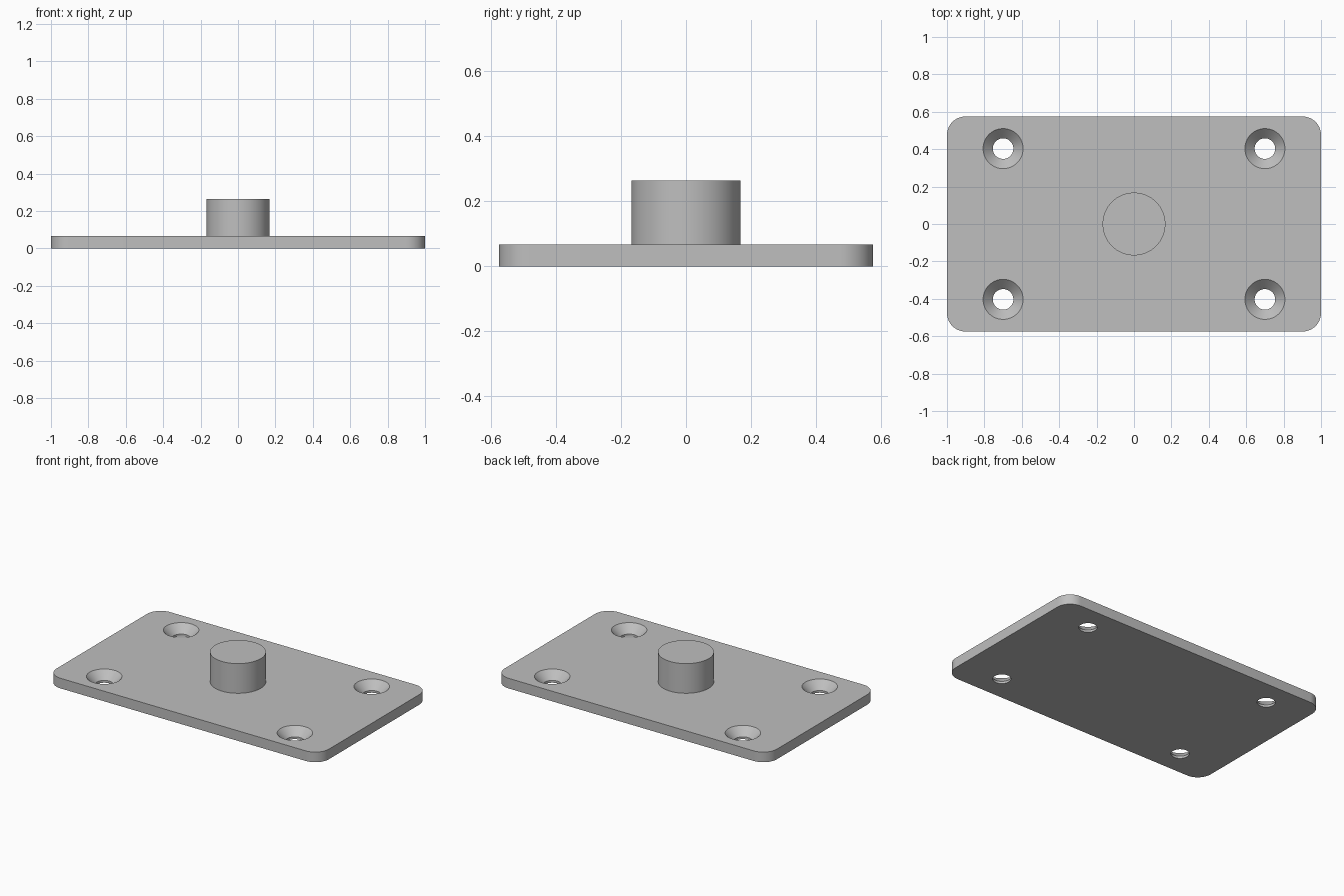
import bpy, bmesh
from math import cos, sin, pi, radians

cube = bpy.data.objects.get("Cube")
if cube:
    bpy.data.objects.remove(cube, do_unlink=True)

HALF_X, HALF_Y, THICK, CORNER = 1.0, 0.575, 0.067, 0.1
BOSS_R, BOSS_TOP = 0.168, 0.264
HOLE_X, HOLE_Y, HOLE_R, SINK_R = 0.7, 0.403, 0.055, 0.107

# Plain grey metal
grey = bpy.data.materials.new("grey_metal")
grey.use_nodes = True
colour = (0.52, 0.52, 0.52, 1)
grey.diffuse_color = colour
grey.node_tree.nodes["Principled BSDF"].inputs["Base Color"].default_value = colour


def add_object(name, bm):
    bmesh.ops.recalc_face_normals(bm, faces=bm.faces)
    mesh = bpy.data.meshes.new(name)
    bm.to_mesh(mesh)
    bm.free()
    mesh.materials.append(grey)
    obj = bpy.data.objects.new(name, mesh)
    bpy.context.collection.objects.link(obj)
    return obj


def stack(bm, rings):
    """Join rings of points, bottom to top, into a capped solid."""
    loops = [[bm.verts.new(p) for p in ring] for ring in rings]
    n = len(loops[0])
    for low, high in zip(loops, loops[1:]):
        for i in range(n):
            j = (i + 1) % n
            bm.faces.new((low[i], low[j], high[j], high[i]))
    bm.faces.new(loops[0][::-1])
    bm.faces.new(loops[-1])


def circle(r, z, x=0, y=0, n=64):
    return [(x + r * cos(2 * pi * i / n), y + r * sin(2 * pi * i / n), z) for i in range(n)]


def rounded_rectangle(z, steps=16):
    points = []
    for k, (sx, sy) in enumerate([(1, 1), (-1, 1), (-1, -1), (1, -1)]):
        for i in range(steps + 1):
            a = (k + i / steps) * pi / 2
            points.append((sx * (HALF_X - CORNER) + CORNER * cos(a),
                           sy * (HALF_Y - CORNER) + CORNER * sin(a), z))
    return points


def smooth(obj):
    bpy.ops.object.select_all(action='DESELECT')
    obj.select_set(True)
    bpy.context.view_layer.objects.active = obj
    bpy.ops.object.shade_smooth_by_angle(angle=radians(30))


# Base plate with rounded corners
bm = bmesh.new()
stack(bm, [rounded_rectangle(0), rounded_rectangle(THICK)])
plate = add_object("base_plate", bm)

# Countersunk screw holes, one per corner
bm = bmesh.new()
over = 0.03
sink_z = THICK - (SINK_R - HOLE_R)
for x in (-HOLE_X, HOLE_X):
    for y in (-HOLE_Y, HOLE_Y):
        stack(bm, [circle(r, z, x, y) for r, z in (
            (HOLE_R, -over), (HOLE_R, sink_z), (SINK_R + over, THICK + over))])
cutter = add_object("screw_hole_cutter", bm)
cutter.hide_render = True

cut = plate.modifiers.new("screw_holes", 'BOOLEAN')
cut.operation = 'DIFFERENCE'
cut.solver = 'EXACT'
cut.object = cutter
bpy.context.view_layer.objects.active = plate
bpy.ops.object.modifier_apply(modifier=cut.name)
bpy.data.objects.remove(cutter, do_unlink=True)
smooth(plate)

# Central round boss
bm = bmesh.new()
stack(bm, [circle(BOSS_R, THICK / 2), circle(BOSS_R, BOSS_TOP)])
smooth(add_object("centre_boss", bm))
